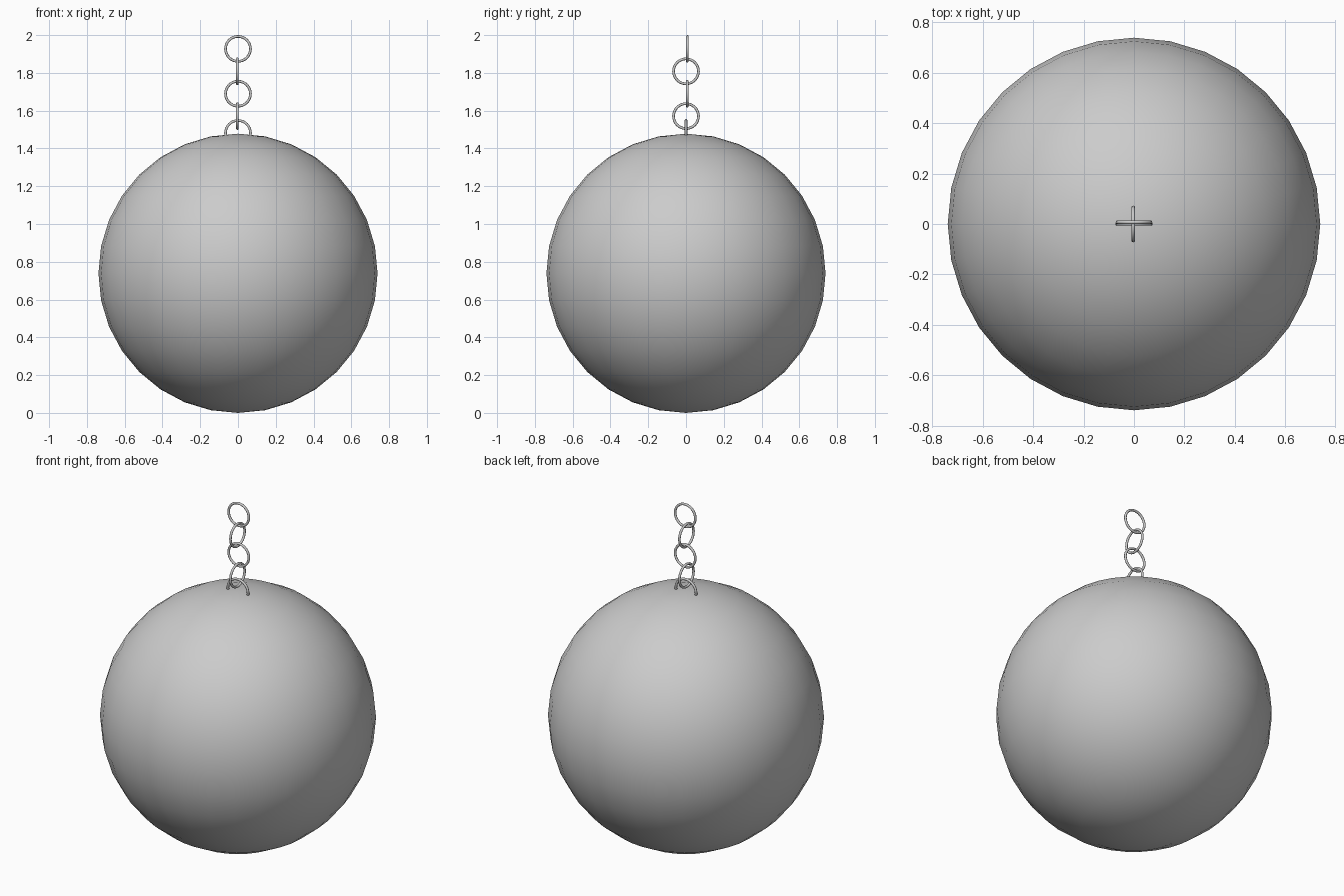
import bpy
from math import pi

if "Cube" in bpy.data.objects:
    bpy.data.objects.remove(bpy.data.objects["Cube"])

R = 0.739                 # ball radius
MAJOR, MINOR = 0.066, 0.007   # chain link ring and wire radii

# heavy ball resting on the ground
bpy.ops.mesh.primitive_uv_sphere_add(segments=32, ring_count=16, radius=R, location=(0, 0, R))
ball = bpy.context.object
ball.name = "ball"
bpy.ops.object.shade_smooth()


def link(name, loc, facing_front):
    """One round chain link, facing the front or the side."""
    rot = (pi / 2, 0, 0) if facing_front else (0, pi / 2, 0)
    bpy.ops.mesh.primitive_torus_add(major_segments=32, minor_segments=10,
                                     major_radius=MAJOR, minor_radius=MINOR,
                                     location=loc, rotation=rot)
    bpy.context.object.name = name
    bpy.ops.object.shade_smooth()


# anchor ring, half sunk into the top of the ball
link("anchor_ring", (0, 0, 1.482), True)

# chain links rising from the anchor, alternating direction
for i in range(4):
    front = i % 2 == 1
    link(f"chain_link_{i + 1}", (0 if front else -0.003, 0.007 if front else 0, 1.571 + 0.1187 * i), front)
